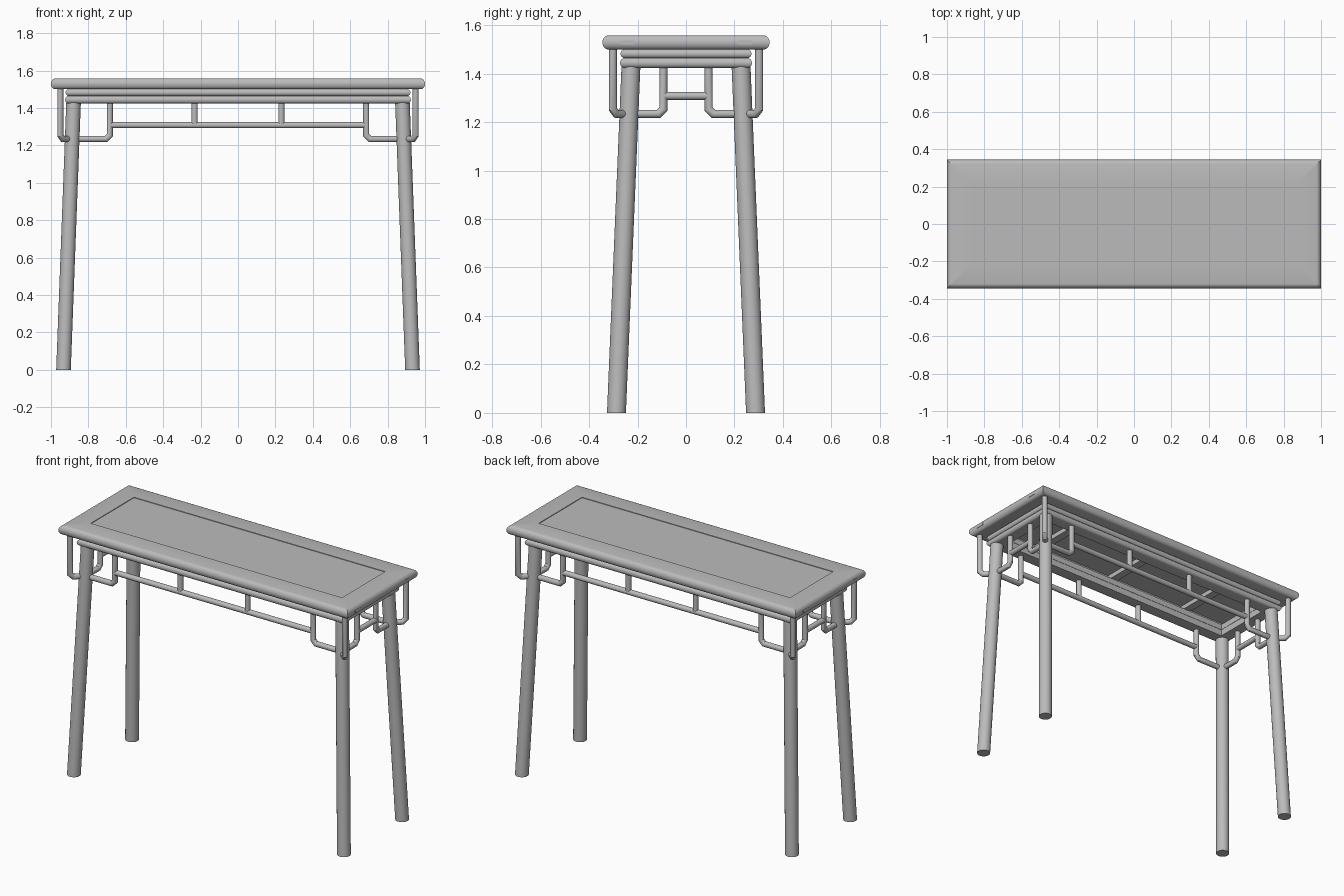
import bpy, bmesh, math
from mathutils import Vector

cube = bpy.data.objects.get("Cube")
if cube:
    bpy.data.objects.remove(cube)

wood = bpy.data.materials.new("grey wood")
COLOUR = (0.5, 0.5, 0.5, 1)
wood.diffuse_color = COLOUR
wood.use_nodes = True
wood.node_tree.nodes["Principled BSDF"].inputs["Base Color"].default_value = COLOUR


def finish(name, bm):
    bmesh.ops.recalc_face_normals(bm, faces=bm.faces)
    mesh = bpy.data.meshes.new(name)
    bm.to_mesh(mesh)
    bm.free()
    mesh.materials.append(wood)
    obj = bpy.data.objects.new(name, mesh)
    bpy.context.collection.objects.link(obj)
    bpy.ops.object.select_all(action="DESELECT")
    obj.select_set(True)
    bpy.context.view_layer.objects.active = obj
    bpy.ops.object.shade_smooth_by_angle(angle=math.radians(32))
    return obj


def loft(name, rings):
    """Skin a list of matching rings and cap both ends."""
    bm = bmesh.new()
    rows = [[bm.verts.new(p) for p in ring] for ring in rings]
    n = len(rows[0])
    for a, b in zip(rows, rows[1:]):
        for i in range(n):
            j = (i + 1) % n
            bm.faces.new((a[i], a[j], b[j], b[i]))
    bm.faces.new(rows[0])
    bm.faces.new(rows[-1])
    return finish(name, bm)


def rod(name, points, radius, sides=20, level_ends=False):
    """Round bar along a path, with mitred joints."""
    pts = [Vector(p) for p in points]
    dirs = [(b - a).normalized() for a, b in zip(pts, pts[1:])]
    side = dirs[0].orthogonal().normalized()
    up = dirs[0].cross(side)
    angles = [2 * math.pi * i / sides for i in range(sides)]
    ring = [pts[0] + radius * (math.cos(t) * side + math.sin(t) * up) for t in angles]
    rings = []
    for i, p in enumerate(pts):
        along = dirs[max(i - 1, 0)]
        normal = along + dirs[min(i, len(dirs) - 1)]
        if level_ends:
            normal = Vector((0, 0, 1))
        ring = [q + along * ((p - q).dot(normal) / along.dot(normal)) for q in ring]
        rings.append(ring)
    return loft(name, rings)


def box(name, centre, size):
    bm = bmesh.new()
    bmesh.ops.create_cube(bm, size=1)
    bmesh.ops.scale(bm, vec=size, verts=bm.verts)
    bmesh.ops.translate(bm, vec=centre, verts=bm.verts)
    return finish(name, bm)


def frame(name, hx, hy, width, z0, z1, bulge):
    """Four mitred bars around a rectangle, with a rounded outer edge."""
    half, mid = (z1 - z0) / 2, (z0 + z1) / 2
    arc = [math.pi * (i / 12 - 0.5) for i in range(13)]
    profile = [(bulge * (1 - math.cos(t)), mid + half * math.sin(t)) for t in arc]
    profile += [(width, z1), (width, z0)]
    corners = [(1, -1, "front"), (1, 1, "left"), (-1, 1, "back"), (-1, -1, "right")]
    for i, (sx, sy, label) in enumerate(corners):
        px, py, _ = corners[i - 1]
        loft(f"{name}_{label}", [[(cx * (hx - d), cy * (hy - d), z) for d, z in profile]
                                 for cx, cy in ((px, py), (sx, sy))])


# Table top: mitred frame, sunk panel and cross battens below
TOP, UNDER = 1.558, 1.5
frame("top_frame", 1.0, 0.345, 0.132, UNDER, TOP, 0.024)
box("top_panel", (0, 0, 1.541), (1.74, 0.43, 0.026))
for x in (-0.57, 0, 0.57):
    box("under_batten", (x, 0, 1.515), (0.05, 0.43, 0.03))

# Flush tenon ends on the short sides of the top
for sx in (-1, 1):
    for sy in (-1, 1):
        box("tenon_end", (sx * 0.997, sy * 0.243, 1.528), (0.007, 0.056, 0.016))

# Two stacked waist rails under the top
RAIL = 1.424
frame("upper_rail", 0.922, 0.27, 0.085, 1.464, UNDER, 0.017)
frame("lower_rail", 0.924, 0.272, 0.085, RAIL, 1.464, 0.018)

# Splayed legs and the hanging brackets around them
FOOT, HEAD = Vector((0.933, 0.287, 0)), Vector((0.879, 0.227, RAIL + 0.01))
LOW, BAR, R = 1.234, 1.308, 0.0165
CUT = 0.02
joint = FOOT.lerp(HEAD, LOW / HEAD.z)
IN_X, IN_Y = 0.685, 0.093
for sx in (-1, 1):
    for sy in (-1, 1):
        def place(points):
            return [(sx * x, sy * y, z) for x, y, z in points]
        rod("leg", place([FOOT, HEAD]), 0.039, 32, True)
        x, y, _ = joint
        rod("corner_bracket", place([(x, y, LOW), (0.936, 0.287, LOW),
                                     (0.95, 0.302, LOW + CUT), (0.95, 0.302, UNDER)]), R)
        rod("long_side_bracket", place([(x, y, LOW), (IN_X + CUT, y, LOW),
                                        (IN_X, y, LOW + CUT), (IN_X, y, RAIL)]), R)
        rod("short_side_bracket", place([(x, y, LOW), (x, IN_Y + CUT, LOW),
                                         (x, IN_Y, LOW + CUT), (x, IN_Y, RAIL)]), R)
        rod("strut", place([(0.232, y, BAR), (0.232, y, RAIL)]), R)

# Stretchers between the brackets
for s in (-1, 1):
    rod("long_stretcher", [(-IN_X, s * joint.y, BAR), (IN_X, s * joint.y, BAR)], R)
    rod("short_stretcher", [(s * joint.x, -IN_Y, BAR), (s * joint.x, IN_Y, BAR)], R)
